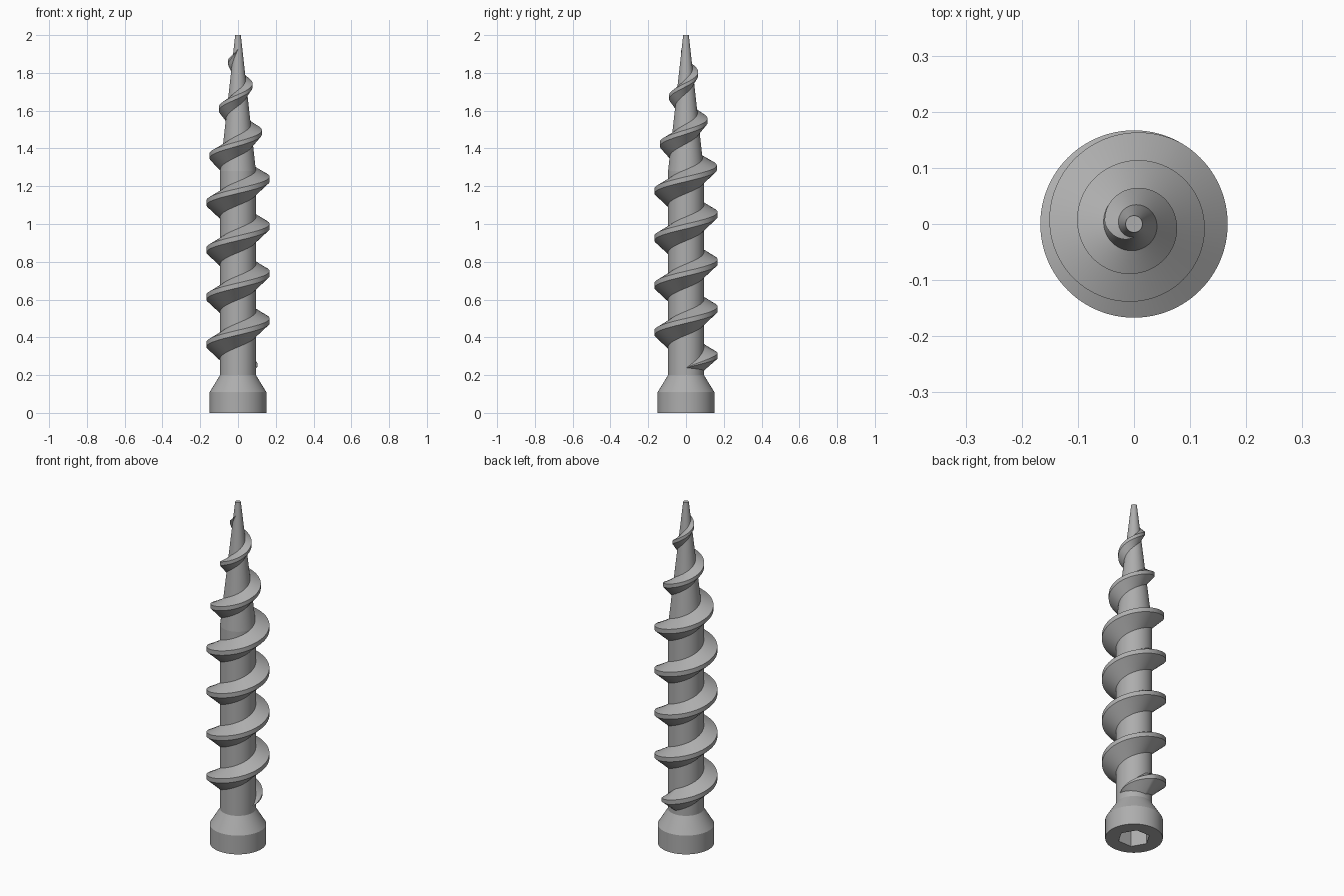
import bpy, math

if "Cube" in bpy.data.objects:
    bpy.data.objects.remove(bpy.data.objects["Cube"])

SEG = 96          # sides of the turned parts
PITCH = 0.25      # rise of the thread per turn
CORE = 0.095      # shank radius
TAPER_Z = 1.28    # where the shank starts to narrow
TIP_R = 0.015

steel = bpy.data.materials.new("steel grey")
steel.diffuse_color = (0.42, 0.42, 0.42, 1)
steel.use_nodes = True
steel.node_tree.nodes["Principled BSDF"].inputs["Base Color"].default_value = steel.diffuse_color


def grid_object(name, rows, closed):
    """Skin a grid of points; each row runs counter-clockwise round the axis."""
    n = len(rows[0])
    verts = [p for row in rows for p in row]
    faces = []
    for i in range(len(rows) - 1):
        for j in range(n if closed else n - 1):
            k = (j + 1) % n
            faces.append((i * n + j, i * n + k, (i + 1) * n + k, (i + 1) * n + j))
    if closed:
        # caps only where a row is marked by being the open end of the screw
        if name == "tip":
            faces.append(tuple((len(rows) - 1) * n + j for j in range(n)))
        if name == "head":
            faces.append(tuple(reversed(range(n))))
    mesh = bpy.data.meshes.new(name)
    mesh.from_pydata(verts, [], faces)
    mesh.materials.append(steel)
    obj = bpy.data.objects.new(name, mesh)
    bpy.context.collection.objects.link(obj)
    bpy.context.view_layer.objects.active = obj
    obj.select_set(True)
    bpy.ops.object.shade_smooth_by_angle(angle=math.radians(30))
    obj.select_set(False)
    return obj


def ring(radius, z, hexagon=False):
    pts = []
    for j in range(SEG):
        a = 2 * math.pi * j / SEG
        r = radius
        if hexagon:
            r *= math.cos(math.pi / 6) / math.cos(a % (math.pi / 3) - math.pi / 6)
        pts.append((r * math.cos(a), r * math.sin(a), z))
    return pts


def core_radius(z):
    t = max(0.0, (z - TAPER_Z) / (2 - TAPER_Z))
    return CORE + (TIP_R - CORE) * min(t, 1)


# Head with hexagonal socket underneath and a conical shoulder
grid_object("head", [ring(0.085, 0.1, True), ring(0.085, 0, True), ring(0.15, 0),
                     ring(0.15, 0.11), ring(CORE, 0.2)], True)

# Straight shank and narrowing tip
grid_object("shank", [ring(CORE, 0.2), ring(CORE, TAPER_Z)], True)
grid_object("tip", [ring(CORE, TAPER_Z), ring(TIP_R, 2)], True)

# Helical thread, fading in over the first quarter turn and out over the last
turns = 6.75
steps = int(turns * SEG)
rows = [[], [], [], []]
for s in range(steps + 1):
    turn = s / SEG
    a = 2 * math.pi * turn
    z = 0.2375 + PITCH * turn
    fade = min(1, turn / 0.25, (turns - turn) / 0.25)
    shrink = 1 - 0.5 * max(0, (z - TAPER_Z) / 0.6)
    crest = 0.167 - 0.198 * max(0, z - TAPER_Z)
    half = 0.013 * fade * (0.4 + 0.6 * shrink)
    low, high = z - 0.078 * fade * shrink, z + 0.052 * fade * shrink
    outer = core_radius(z) + (crest - core_radius(z)) * fade
    section = [(core_radius(low) - 0.002, low), (outer, z - half),
               (outer, z + half), (core_radius(high) - 0.002, high)]
    for row, (r, h) in zip(rows, section):
        row.append((r * math.cos(a), r * math.sin(a), h))
grid_object("thread", rows, False)
